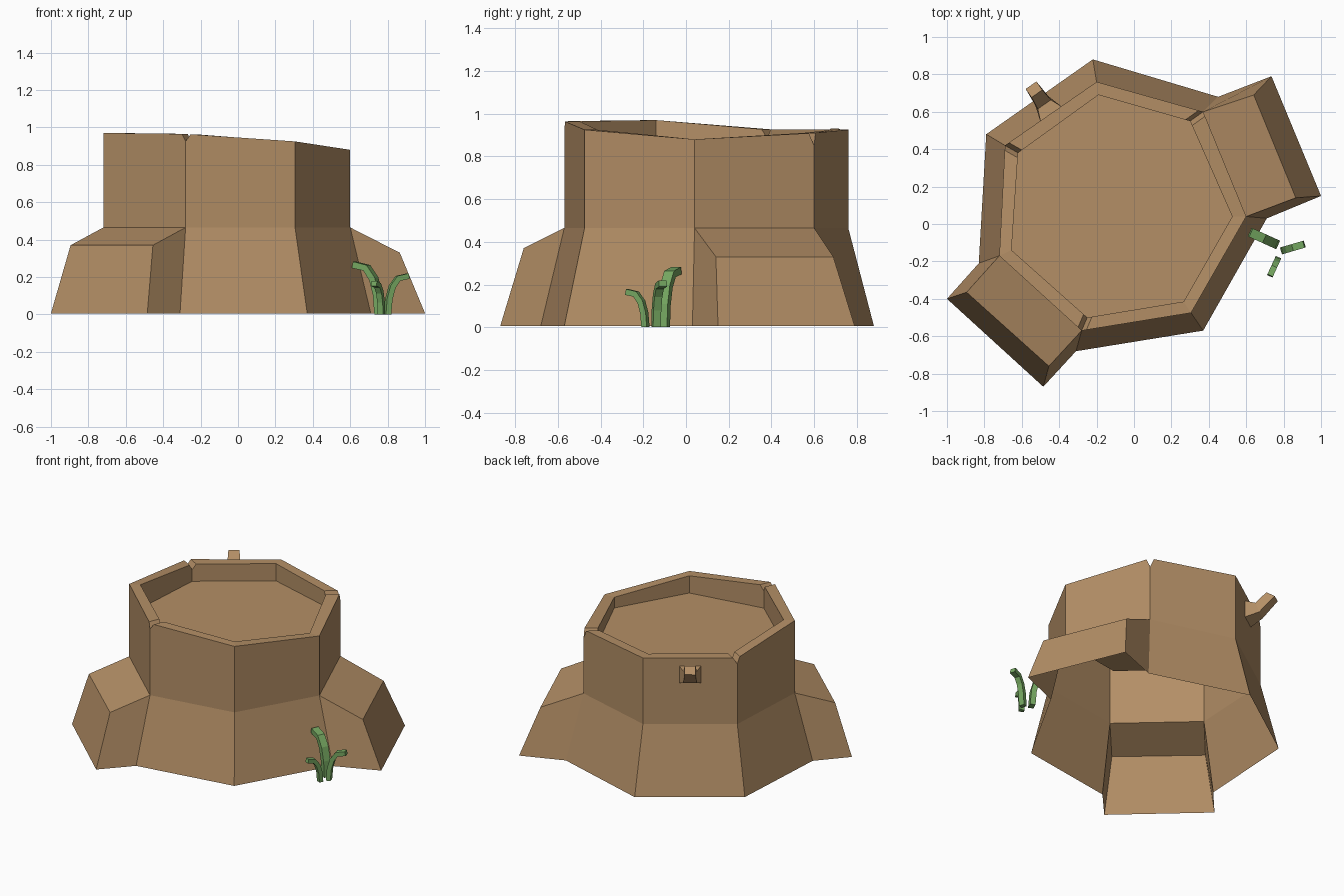
import bpy, bmesh
from mathutils import Vector

if "Cube" in bpy.data.objects:
    bpy.data.objects.remove(bpy.data.objects["Cube"])


def material(name, rgb):
    m = bpy.data.materials.new(name)
    m.diffuse_color = (*rgb, 1)
    m.use_nodes = True
    m.node_tree.nodes["Principled BSDF"].inputs["Base Color"].default_value = m.diffuse_color
    return m


wood = material("brown wood", (0.456, 0.275, 0.133))
green = material("grass green", (0.18, 0.39, 0.12))


def finish(bm, name, mat):
    bmesh.ops.recalc_face_normals(bm, faces=bm.faces[:])
    me = bpy.data.meshes.new(name)
    bm.to_mesh(me)
    bm.free()
    me.materials.append(mat)
    ob = bpy.data.objects.new(name, me)
    bpy.context.collection.objects.link(ob)
    return ob


# Seven-sided trunk outlines, counter-clockwise from the left front corner
base = [(-.83, -.21), (-.31, -.68), (.37, -.57), (.71, .03), (.45, .68), (-.22, .88), (-.79, .48)]
outer = [(-.72, -.17), (-.28, -.57), (.305, -.475), (.6, .04), (.37, .6), (-.2, .76), (-.69, .42)]
inner = [(-.655, -.14), (-.25, -.5), (.265, -.415), (.525, .04), (.3, .55), (-.19, .69), (-.62, .38)]
rim_z = [.97, .965, .925, .88, .91, .925, .925]
notch = {1: .04, 4: .06, 6: .04}          # split corners and their depth
# Roots: side index -> outer bottom corners, outer top corners, top height
roots = {0: ([(-1, -.4), (-.485, -.87)], [(-.895, -.365), (-.455, -.76)], .37),
         3: ([(1, .15), (.735, .79)], [(.865, .14), (.64, .69)], .33)}
N, MID, FLOOR, Z0 = 7, .465, .805, .006

bm = bmesh.new()


def ring(pts, z):
    return [bm.verts.new((*p, z)) for p in pts]


def corner_ring(pts):
    """Rim corners; a notched corner becomes three points with the middle lowered."""
    P = [Vector((*p, z)) for p, z in zip(pts, rim_z)]
    out = []
    for i, p in enumerate(P):
        if i in notch:
            a = p + (P[i - 1] - p).normalized() * .026
            b = p + (P[(i + 1) % N] - p).normalized() * .026
            out.append([bm.verts.new(c) for c in (a, p - Vector((0, 0, notch[i])), b)])
        else:
            out.append([bm.verts.new(p)])
    return out


def wall(low, top, i):
    """Side between corner i and the next one, following the notches."""
    j = (i + 1) % N
    up_i, up_j = top[i][len(top[i]) // 2:], top[j][:len(top[j]) // 2 + 1]
    bm.faces.new([low[i], low[j]] + up_j[::-1] + up_i[::-1])


# Trunk shell, hollow underneath, with roots pulled out of two lower sides
b, m, f = ring(base, Z0), ring(outer, MID), ring(inner, FLOOR)
to, ti = corner_ring(outer), corner_ring(inner)
for i in range(N):
    j = (i + 1) % N
    wall(m, to, i)
    wall(f, ti, i)
    if i in roots:
        low, high, z = roots[i]
        l, h = ring(low, Z0), ring(high, z)
        bm.faces.new((l[0], l[1], h[1], h[0]))
        bm.faces.new((h[0], h[1], m[j], m[i]))
        bm.faces.new((b[i], l[0], h[0], m[i]))
        bm.faces.new((l[1], b[j], m[j], h[1]))
    else:
        bm.faces.new((b[i], b[j], m[j], m[i]))
bm.faces.new(f)
# Rim strip
o = [v for c in to for v in c]
n = [v for c in ti for v in c]
for k in range(len(o)):
    q = (k + 1) % len(o)
    bm.faces.new((o[k], o[q], n[q], n[k]))
finish(bm, "stump", wood)


def strip(name, origin, direction, sections, mat):
    """Bent bar: each section is lower (d, z), upper (d, z), width."""
    d = Vector((*direction, 0)).normalized()
    s = Vector((-d.y, d.x, 0))
    o = Vector((*origin, 0))
    bm = bmesh.new()
    rings = []
    for lo, hi, w in sections:
        pts = [o + d * p[0] + Vector((0, 0, p[1])) + s * w / 2 * k
               for p, k in ((lo, -1), (lo, 1), (hi, 1), (hi, -1))]
        rings.append([bm.verts.new(p) for p in pts])
    for a, c in zip(rings, rings[1:]):
        for k in range(4):
            q = (k + 1) % 4
            bm.faces.new((a[k], a[q], c[q], c[k]))
    bm.faces.new(rings[0])
    bm.faces.new(rings[-1])
    return finish(bm, name, mat)


# Broken branch stub on the back left
strip("branch_stub", (-.445, .59), (-.57, .82),
      [((-.005, .75), (-.005, .87), .14), ((.085, .79), (.06, .86), .085), ((.185, .895), (.13, .93), .07)], wood)


def blade(name, start, tip, height, width, thick):
    """Grass blade that rises and then bends over towards its tip."""
    d = Vector(tip) - Vector(start)
    path = [(0, 0), (.06, .4), (.22, .72), (.5, .94), (1, 1)]
    P = [Vector((x * d.length, z * height)) for x, z in path]
    secs = []
    for i, p in enumerate(P):
        t = (P[min(i + 1, 4)] - P[max(i - 1, 0)]).normalized()
        nrm = Vector((-t.y, t.x)) * thick / 2
        secs.append((p - nrm, p + nrm, width))
    for lo, hi, _ in secs[:1]:
        lo.y = hi.y = 0
    strip(name, start, d, secs, green)


# Grass tuft
blade("grass_tall", (.755, -.105), (.622, -.045), .265, .05, .035)
blade("grass_right", (.8, -.14), (.91, -.108), .205, .038, .03)
blade("grass_front", (.767, -.19), (.727, -.277), .165, .032, .028)
